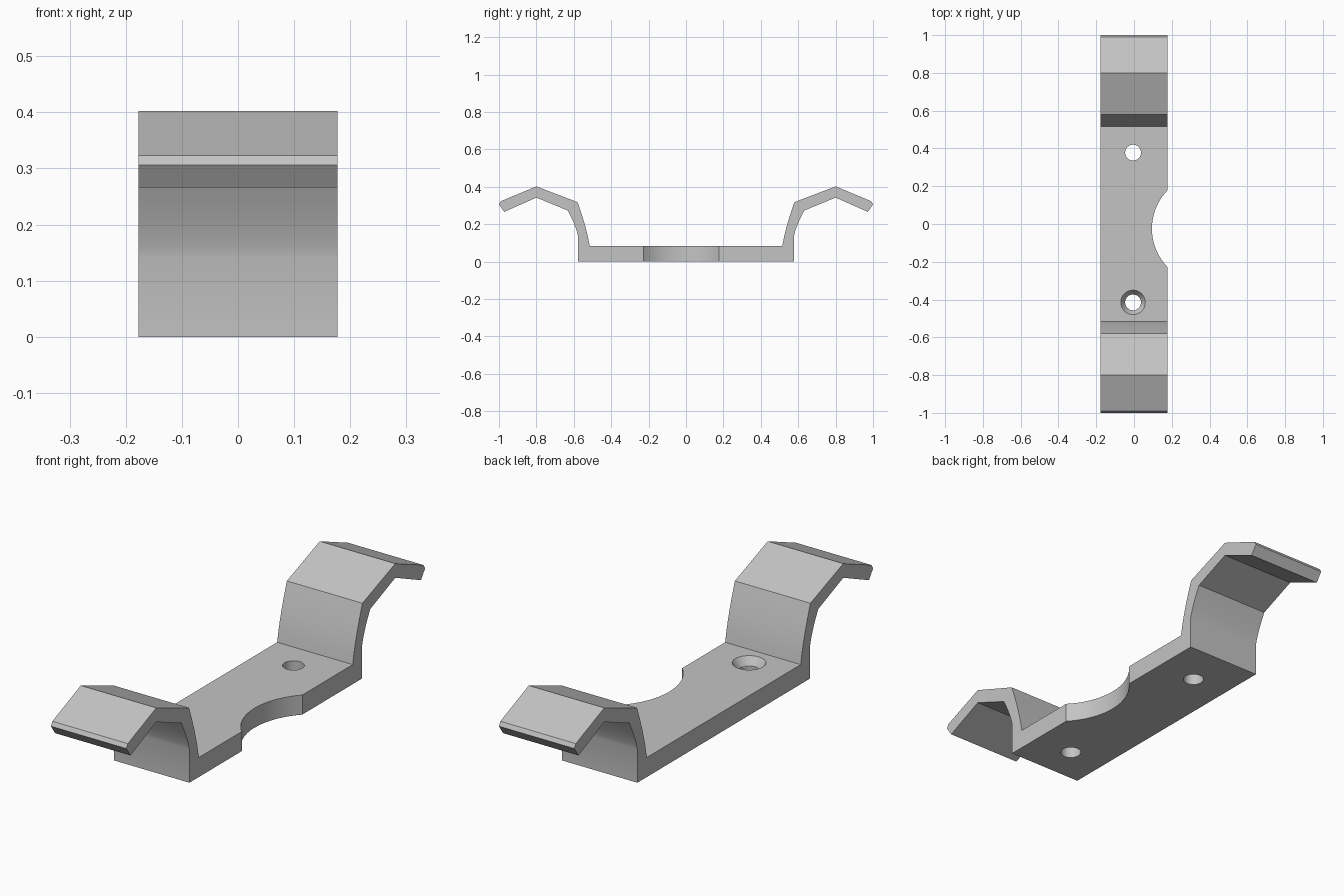
import bpy, bmesh, math

cube = bpy.data.objects.get("Cube")
if cube:
    bpy.data.objects.remove(cube, do_unlink=True)

HALF_WIDTH = 0.177
BASE = 0.083

grey = bpy.data.materials.new("plain grey")
grey.use_nodes = True
colour = (0.55, 0.55, 0.55, 1)
grey.diffuse_color = colour
grey.node_tree.nodes["Principled BSDF"].inputs["Base Color"].default_value = colour


def arc(a, control, b, steps=5):
    """Shallow curve between two profile points."""
    pts = []
    for i in range(steps + 1):
        t = i / steps
        pts.append(tuple((1 - t) ** 2 * p + 2 * t * (1 - t) * c + t * t * q
                         for p, c, q in zip(a, control, b)))
    return pts


def make_object(name, bm):
    bmesh.ops.recalc_face_normals(bm, faces=bm.faces[:])
    mesh = bpy.data.meshes.new(name)
    bm.to_mesh(mesh)
    bm.free()
    mesh.materials.append(grey)
    obj = bpy.data.objects.new(name, mesh)
    bpy.context.collection.objects.link(obj)
    return obj


def cutter(name, x, y, z0, z1, r0, r1, sides):
    """Cylinder or cone between two heights."""
    bm = bmesh.new()
    bmesh.ops.create_cone(bm, cap_ends=True, segments=sides,
                          radius1=r0, radius2=r1, depth=z1 - z0)
    bmesh.ops.translate(bm, verts=bm.verts[:], vec=(x, y, (z0 + z1) / 2))
    obj = make_object(name, bm)
    obj.hide_render = True
    return obj


# Side profile of one spring arm, from the foot outside to the base inside
outer = [(0.578, 0)] + arc((0.578, 0.14), (0.588, 0.19), (0.632, 0.273))
lip = [(0.80, 0.342), (0.972, 0.266), (1.0, 0.306), (0.99, 0.323), (0.80, 0.402)]
inner = arc((0.58, 0.318), (0.53, 0.18), (0.515, BASE))
arm = outer + lip + inner
profile = arm + [(-y, z) for y, z in reversed(arm)]

# Clip body: the mirrored profile swept across the width
bm = bmesh.new()
face = bm.faces.new([bm.verts.new((-HALF_WIDTH, y, z)) for y, z in profile])
swept = bmesh.ops.extrude_face_region(bm, geom=[face])
bmesh.ops.translate(bm, vec=(2 * HALF_WIDTH, 0, 0),
                    verts=[v for v in swept["geom"] if isinstance(v, bmesh.types.BMVert)])
body = make_object("clip_bracket", bm)

# Side notch, two screw holes and a countersink
cutters = [
    cutter("notch_cutter", 0.387, -0.025, -0.1, 0.2, 0.292, 0.292, 64),
    cutter("back_hole_cutter", -0.005, 0.378, -0.1, 0.2, 0.042, 0.042, 32),
    cutter("front_hole_cutter", -0.005, -0.415, -0.1, 0.2, 0.042, 0.042, 32),
    cutter("countersink_cutter", -0.005, -0.415, 0.05, 0.116, 0.042, 0.088, 32),
]
bpy.context.view_layer.objects.active = body
for c in cutters:
    cut = body.modifiers.new(c.name, "BOOLEAN")
    cut.operation = "DIFFERENCE"
    cut.solver = "EXACT"
    cut.object = c
    bpy.ops.object.modifier_apply(modifier=cut.name)
    bpy.data.objects.remove(c, do_unlink=True)

# Smooth the shallow curves and keep the folds crisp
bpy.ops.object.select_all(action="DESELECT")
body.select_set(True)
bpy.ops.object.shade_smooth_by_angle(angle=math.radians(20))
